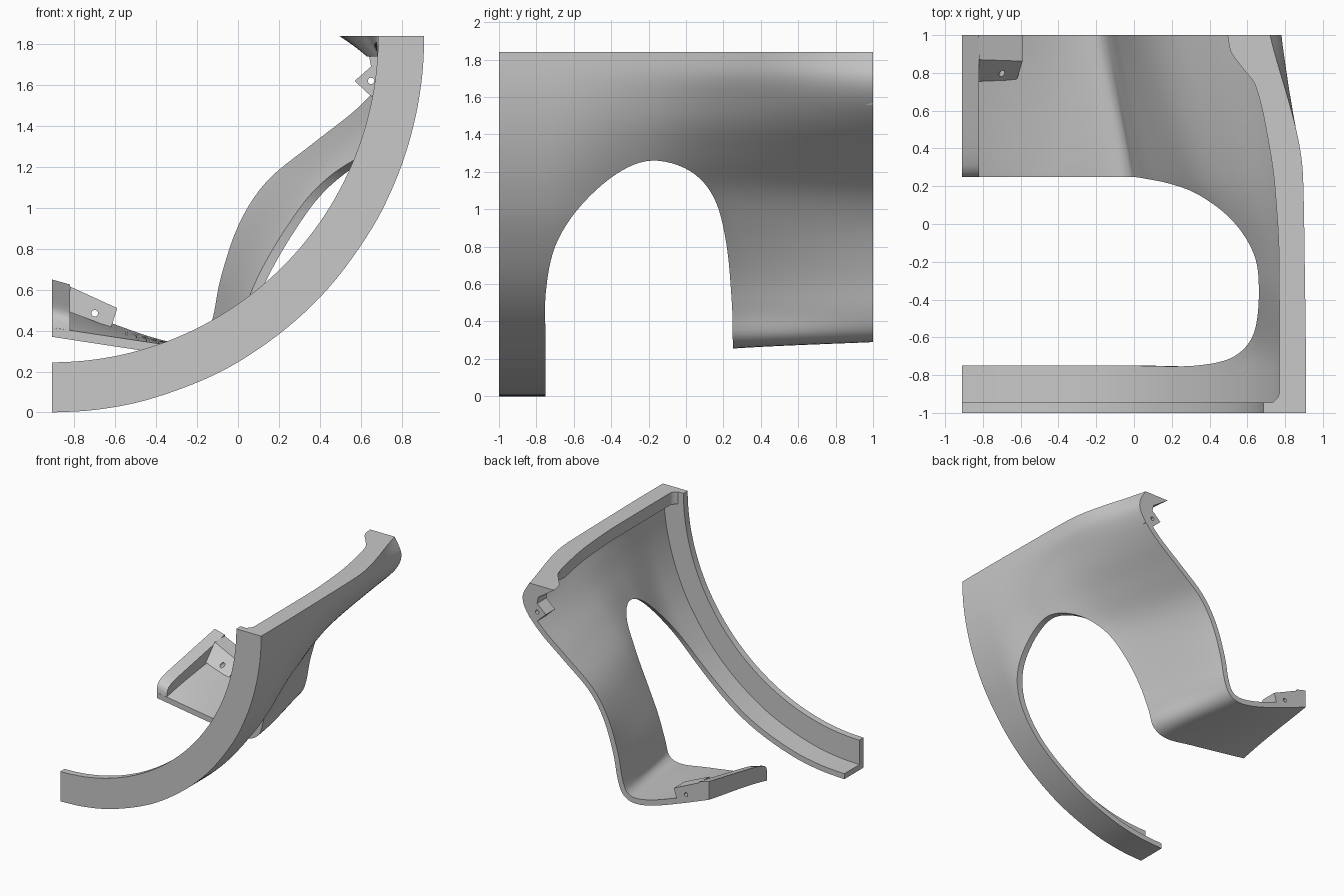
import bpy, bmesh, math

cube = bpy.data.objects.get("Cube")
if cube:
    bpy.data.objects.remove(cube, do_unlink=True)

grey = bpy.data.materials.new("plain_grey")
grey.use_nodes = True
colour = (0.58, 0.58, 0.58, 1)
grey.diffuse_color = colour
grey.node_tree.nodes["Principled BSDF"].inputs["Base Color"].default_value = colour


def loft(name, rings):
    """Closed solid through a row of closed rings of 3D points."""
    bm = bmesh.new()
    rows = [[bm.verts.new(p) for p in ring] for ring in rings]
    n = len(rows[0])
    for a, b in zip(rows, rows[1:]):
        for i in range(n):
            j = (i + 1) % n
            bm.faces.new((a[i], a[j], b[j], b[i]))
    bm.faces.new(rows[0])
    bm.faces.new(rows[-1][::-1])
    bmesh.ops.recalc_face_normals(bm, faces=bm.faces)
    mesh = bpy.data.meshes.new(name)
    bm.to_mesh(mesh)
    bm.free()
    mesh.materials.append(grey)
    obj = bpy.data.objects.new(name, mesh)
    bpy.context.collection.objects.link(obj)
    return obj


def activate(obj):
    bpy.ops.object.select_all(action='DESELECT')
    obj.select_set(True)
    bpy.context.view_layer.objects.active = obj


def cut(obj, cutter):
    cutter.hide_render = True
    mod = obj.modifiers.new("cut", 'BOOLEAN')
    mod.operation, mod.solver, mod.object = 'DIFFERENCE', 'EXACT', cutter
    activate(obj)
    bpy.ops.object.modifier_apply(modifier=mod.name)
    bpy.data.objects.remove(cutter, do_unlink=True)


def smooth(obj, angle=35):
    activate(obj)
    bpy.ops.object.shade_smooth_by_angle(angle=math.radians(angle))


def ease(xs, ys, x):
    """Monotone cubic interpolation without overshoot."""
    d = [(b - a) / (q - p) for a, b, p, q in zip(ys, ys[1:], xs, xs[1:])]
    m = [d[0]] + [2 * a * b / (a + b) if a * b > 0 else 0 for a, b in zip(d, d[1:])] + [d[-1]]
    i = max(k for k in range(len(d)) if x >= xs[k] or k == 0)
    h = xs[i + 1] - xs[i]
    t = (x - xs[i]) / h
    return ((1 + 2 * t) * (1 - t) ** 2 * ys[i] + t * (1 - t) ** 2 * h * m[i]
            + t * t * (3 - 2 * t) * ys[i + 1] + t * t * (t - 1) * h * m[i + 1])


def spline(pts, steps=5):
    """Smooth planar curve through the points."""
    out = []
    for i in range(len(pts) - 1):
        p0, p1, p2, p3 = pts[max(i - 1, 0)], pts[i], pts[i + 1], pts[min(i + 2, len(pts) - 1)]
        for s in range(steps):
            t = s / steps
            out.append(tuple(0.5 * (2 * b + (c - a) * t + (2 * a - 5 * b + 4 * c - d) * t * t
                                    + (3 * b - a - 3 * c + d) * t ** 3)
                             for a, b, c, d in zip(p0, p1, p2, p3)))
    return out + [pts[-1]]


def steps(a, b, n):
    return [a + (b - a) * i / n for i in range(n + 1)]


# Shell cross-sections: a quarter circle in front, a waved wall and floor behind
SIDE, TOP, THICK = -0.91, 1.84, 0.045
levels = [1.84, 1.72, 1.6, 1.45, 1.28, 1.1, 0.9, 0.65, 0.45]
front = [(SIDE + 1.82 * math.sqrt(1 - ((TOP - z) / TOP) ** 2), z)
         for z in levels + [0.28, 0.16, 0.06, 0.013, 0]]
middle = list(zip([0.895, 0.875, 0.815, 0.715, 0.56, 0.39, 0.265, 0.135, 0.06], levels))
middle += [(0.01, 0.31), (-0.12, 0.255), (-0.38, 0.29), (-0.65, 0.33), (SIDE, 0.37)]
back = list(zip([0.72, 0.78, 0.745, 0.61, 0.395, 0.175, 0.045, -0.04, -0.08], levels))
back += [(-0.13, 0.335), (-0.23, 0.29), (-0.4, 0.315), (-0.65, 0.4), (SIDE, 0.5)]
blend = [tuple(a + 0.37 * (b - a) for a, b in zip(p, q)) for p, q in zip(front, middle)]
stations = [-1, -0.75, -0.25, 0.25, 1]
sections = [front, front, blend, middle, back]


def outer_at(k, c, y):
    return ease(stations, [s[k][c] for s in sections], y)


def shell_ring(y):
    outer = spline([(outer_at(k, 0, y), outer_at(k, 1, y)) for k in range(len(front))])
    inner = []
    for i, (x, z) in enumerate(outer):
        a, b = outer[max(i - 1, 0)], outer[min(i + 1, len(outer) - 1)]
        dx, dz = b[0] - a[0], b[1] - a[1]
        n = math.hypot(dx, dz)
        inner.append((x + dz / n * THICK, z - dx / n * THICK))
    inner[0] = (inner[0][0], TOP)
    inner[-1] = (SIDE, inner[-1][1])
    return [(x, y, z) for x, z in outer + inner[::-1]]


shell = loft("curved_shell", [shell_ring(y) for y in steps(-1, 1, 48)])

# Arched opening cut sideways through the shell
arch = spline([(-0.75, 0.3), (-0.75, 0.55), (-0.7, 0.8), (-0.57, 1.01), (-0.37, 1.19),
               (-0.18, 1.26), (0.02, 1.205), (0.15, 1.06), (0.215, 0.82), (0.245, 0.5),
               (0.25, 0.3)], 6)
arch = [(-0.75, -1)] + arch + [(0.25, -1)]
cut(shell, loft("arch_cutter", [[(x, y, z) for y, z in arch] for x in (-2, 2)]))
smooth(shell)

# Flat front flange that follows the quarter circle
flange_rings = []
for a in steps(0, math.pi / 2, 64):
    c, s = math.cos(a), math.sin(a)
    flange_rings.append([(SIDE + r * c, y, TOP - r * s)
                         for r, y in ((1.595, -1), (1.80, -1), (1.80, -0.945), (1.595, -0.945))])
smooth(loft("front_flange", flange_rings))

# Top rim with a rounded front corner, widening at the back with a sloping underside
rim_y = [-1, -0.945, -0.925, -0.89, -0.2, 0.2, 0.5, 0.74, 0.82, 0.92, 1]
rim_x = [0.7, 0.73, 0.758, 0.77, 0.768, 0.745, 0.7, 0.64, 0.58, 0.51, 0.495]
rim_rings = []
for y in steps(-1, 1, 120):
    inside = ease(rim_y, rim_x, y)
    slant = 0.15 * max(0, (y - 0.6) / 0.4)
    rim_rings.append([(inside, y, TOP), (outer_at(0, 0, y) - 0.01, y, TOP),
                      (outer_at(1, 0, y) - 0.02, y, 1.74), (inside + slant, y, 1.74)])
smooth(loft("top_rim", rim_rings))

# Raised wall along the free edge of the floor
wall_rings = []
for y, top in spline([(0.25, 0.45), (0.31, 0.515), (0.65, 0.585), (1, 0.65)], 4):
    base = outer_at(-1, 1, y)
    wall_rings.append([(SIDE, y, base), (-0.82, y, base), (-0.82, y, top - 0.025), (SIDE, y, top)])
smooth(loft("floor_edge_wall", wall_rings))


# Drilled mounting tabs at the back edge, their front faces leaning along a tilted line
def tab(name, outline, hole, lean, tilt):
    heights = [z + tilt * x for x, z in outline]
    low, high = min(heights), max(heights)
    face = [(x, lean[0] + (lean[1] - lean[0]) * (h - low) / (high - low), z)
            for (x, z), h in zip(outline, heights)]
    obj = loft(name, [face, [(x, 1, z) for x, z in outline]])
    circle = [(hole[0] + 0.016 * math.cos(a), hole[1] + 0.016 * math.sin(a))
              for a in steps(0, math.tau, 20)[:-1]]
    cut(obj, loft("drill", [[(x, y, z) for x, z in circle] for y in (0.5, 1.5)]))
    smooth(obj)


tab("lower_tab", [(-0.82, 0.615), (-0.59, 0.51), (-0.62, 0.415), (-0.82, 0.49)],
    (-0.7, 0.485), (0.755, 0.87), 0.42)
tab("upper_tab", [(0.57, 1.62), (0.65, 1.69), (0.64, 1.745), (0.76, 1.745), (0.72, 1.56),
                  (0.65, 1.545)], (0.65, 1.62), (0.88, 0.88), 0)
bpy.ops.object.select_all(action='DESELECT')
